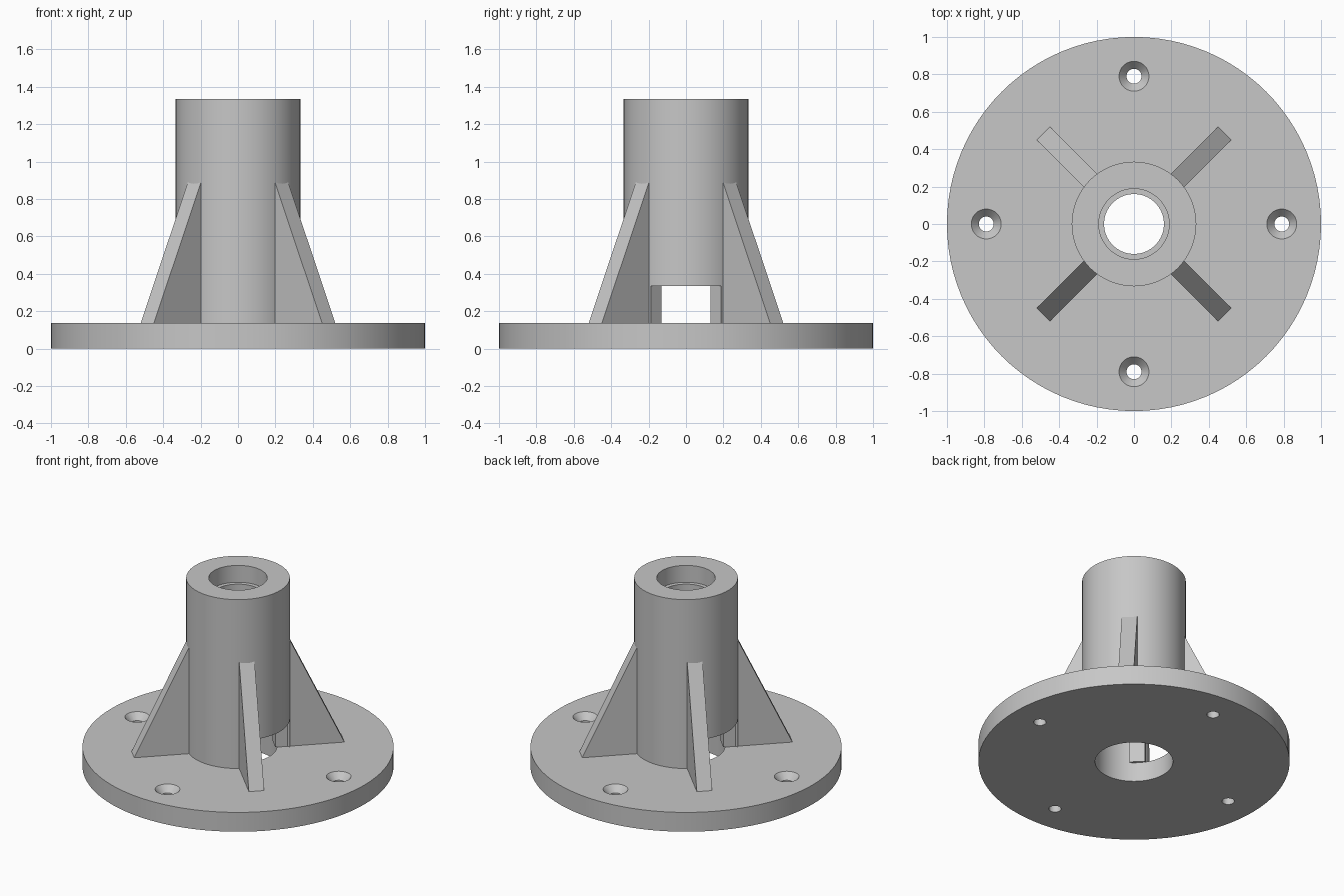
import bpy, bmesh
from math import pi, cos, sin
from mathutils import Matrix

cube = bpy.data.objects.get("Cube")
if cube:
    bpy.data.objects.remove(cube, do_unlink=True)

SEGMENTS = 96
PLATE_TOP = 0.137
HOLE_RADIUS = 0.79

grey = bpy.data.materials.new("plain grey")
grey.use_nodes = True
colour = (0.57, 0.57, 0.57, 1)
grey.diffuse_color = colour
grey.node_tree.nodes["Principled BSDF"].inputs["Base Color"].default_value = colour


def finish(name, bm):
    bmesh.ops.recalc_face_normals(bm, faces=bm.faces)
    mesh = bpy.data.meshes.new(name)
    bm.to_mesh(mesh)
    bm.free()
    obj = bpy.data.objects.new(name, mesh)
    bpy.context.collection.objects.link(obj)
    mesh.materials.append(grey)
    return obj


def lathe(name, profile, segments=SEGMENTS):
    """Revolve a closed (radius, height) profile about z."""
    bm = bmesh.new()
    rings = []
    for i in range(segments):
        a = 2 * pi * i / segments
        rings.append([bm.verts.new((r * cos(a), r * sin(a), z)) for r, z in profile])
    for i in range(segments):
        a, b = rings[i], rings[(i + 1) % segments]
        for j in range(len(profile)):
            k = (j + 1) % len(profile)
            bm.faces.new((a[j], b[j], b[k], a[k]))
    return finish(name, bm)


def cut(target, cutter):
    """Subtract the cutter, apply the result and drop the cutter."""
    cutter.hide_render = True
    mod = target.modifiers.new("cut", 'BOOLEAN')
    mod.operation = 'DIFFERENCE'
    mod.solver = 'EXACT'
    mod.object = cutter
    bpy.context.view_layer.objects.active = target
    bpy.ops.object.modifier_apply(modifier=mod.name)
    bpy.data.objects.remove(cutter, do_unlink=True)


def smooth(obj):
    bpy.ops.object.select_all(action='DESELECT')
    obj.select_set(True)
    bpy.context.view_layer.objects.active = obj
    bpy.ops.object.shade_smooth_by_angle(angle=pi / 6)


# Round base plate with a central bore
base_plate = lathe("base_plate", [(0.25, 0), (1, 0), (1, PLATE_TOP), (0.25, PLATE_TOP)])

# Four countersunk screw holes: a straight drill plus a cone
bm = bmesh.new()
for i in range(4):
    spot = Matrix.Rotation(i * pi / 2, 4, 'Z') @ Matrix.Translation((HOLE_RADIUS, 0, 0))
    profile = [(0.04, -0.1), (0.04, PLATE_TOP - 0.045), (0.08, PLATE_TOP), (0.08, 0.3)]
    rings = []
    for r, z in profile:
        ring = bmesh.ops.create_circle(bm, segments=32, radius=r,
                                       matrix=spot @ Matrix.Translation((0, 0, z)))
        rings.append(ring["verts"])
    for low, high in zip(rings, rings[1:]):
        for j in range(32):
            k = (j + 1) % 32
            bm.faces.new((low[j], low[k], high[k], high[j]))
    bm.faces.new(rings[0])
    bm.faces.new(rings[-1])
cut(base_plate, finish("screw_hole_cutter", bm))
smooth(base_plate)

# Upright tube: wide lower bore, narrow neck, shallow seat at the top
tube = lathe("tube", [
    (0.25, PLATE_TOP), (0.333, PLATE_TOP), (0.333, 1.335), (0.188, 1.335),
    (0.188, 1.215), (0.16, 1.215), (0.16, 0.34), (0.25, 0.34)])

# Window through both sides of the tube
bm = bmesh.new()
bmesh.ops.create_cube(bm, size=1, matrix=Matrix.Translation((0, 0, 0.2175))
                      @ Matrix.Diagonal((1, 0.374, 0.235, 1)))
cut(tube, finish("window_cutter", bm))
smooth(tube)

# Four diagonal gusset ribs
rib_profile = [(0.235, PLATE_TOP), (0.686, PLATE_TOP), (0.329, 0.89), (0.235, 0.89)]
for i, side in enumerate(("back_left", "back_right", "front_right", "front_left")):
    bm = bmesh.new()
    face = bm.faces.new([bm.verts.new((d, -0.05, z)) for d, z in rib_profile])
    extruded = bmesh.ops.extrude_face_region(bm, geom=[face])["geom"]
    bmesh.ops.translate(bm, vec=(0, 0.1, 0),
                        verts=[v for v in extruded if isinstance(v, bmesh.types.BMVert)])
    bm.transform(Matrix.Rotation(pi / 4 + i * pi / 2, 4, 'Z'))
    finish(side + "_rib", bm)
